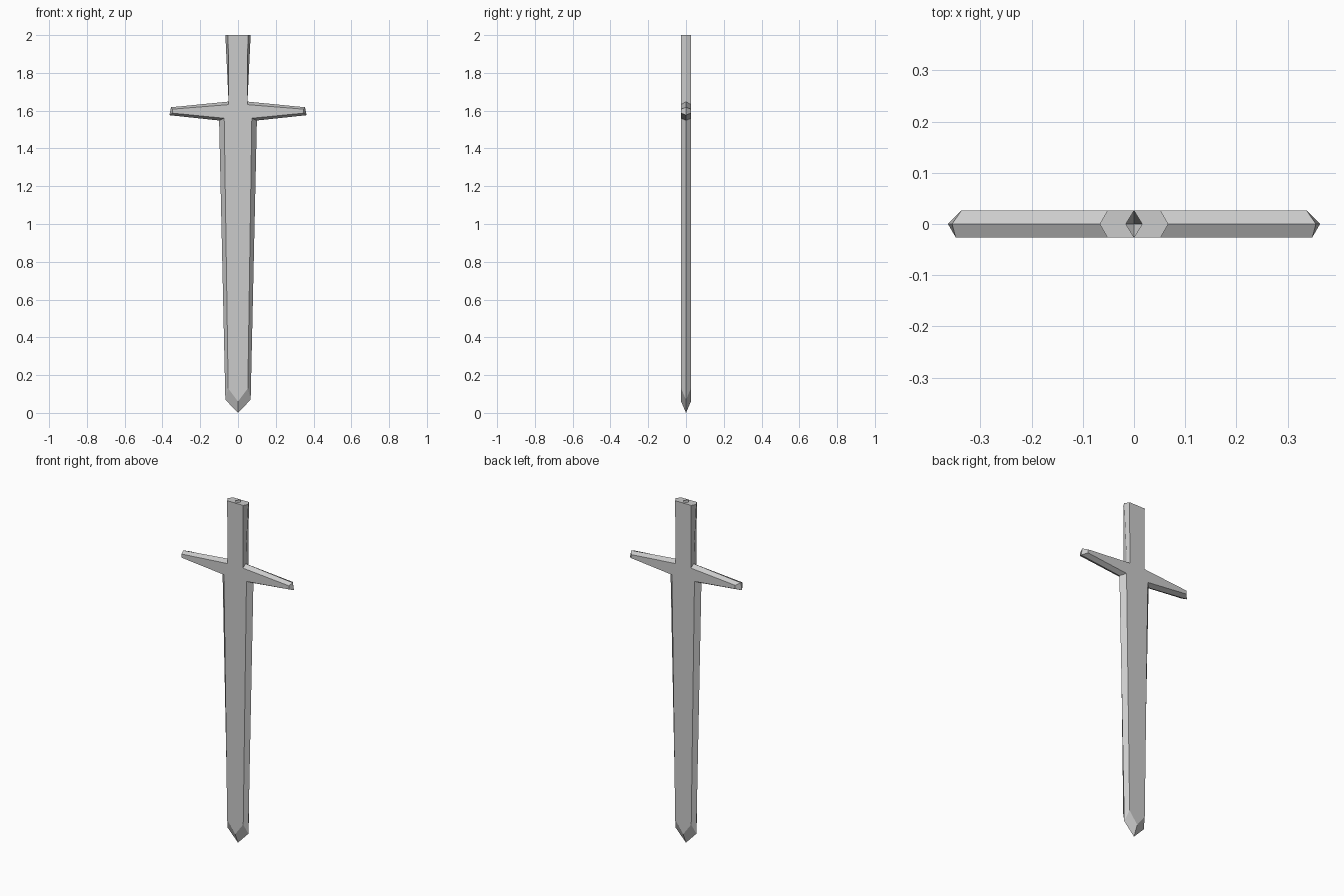
import bpy, bmesh

if "Cube" in bpy.data.objects:
    bpy.data.objects.remove(bpy.data.objects["Cube"])

T = 0.026  # half thickness of the sword

# Right half outlines (x, z), from pommel end down to the tip
EDGE = [(0, 2), (.067, 2), (.05, 1.648), (.355, 1.618), (.363, 1.576), (.1, 1.548), (.067, .07), (0, 0)]
FRONT = [(0, 2), (.052, 2), (.05, 1.632), (.348, 1.608), (.348, 1.587), (.073, 1.56), (.052, .13), (0, .06)]
BACK = [(.337 if x == .348 else x, z) for x, z in FRONT]

steel = bpy.data.materials.new("steel_grey")
steel.diffuse_color = (.6, .6, .6, 1)
steel.use_nodes = True
steel.node_tree.nodes["Principled BSDF"].inputs["Base Color"].default_value = steel.diffuse_color

bm = bmesh.new()
for s in (1, -1):
    edge = [bm.verts.new((s * x, 0, z)) for x, z in EDGE]
    front = [bm.verts.new((s * x, -T, z)) for x, z in FRONT]
    back = [bm.verts.new((s * x, T, z)) for x, z in BACK]
    slot = bm.verts.new((s * .016, 0, 2))
    for flat in (front, back):
        # flat face: grip, guard arm, blade
        mid = [bm.verts.new((0, flat[0].co.y, flat[i].co.z)) for i in (2, 5)]
        bm.faces.new((flat[0], flat[1], flat[2], mid[0]))
        bm.faces.new((mid[0], flat[2], flat[5], mid[1]))
        bm.faces.new(flat[2:6])
        bm.faces.new((mid[1], flat[5], flat[6], flat[7]))
        # bevels down to the sharp edge
        for i in range(1, 7):
            bm.faces.new((flat[i], edge[i], edge[i + 1], flat[i + 1]))
    # hilt end with a diamond opening into the hollow grip
    bm.faces.new((front[0], front[1], edge[1], slot))
    bm.faces.new((back[0], slot, edge[1], back[1]))

bmesh.ops.remove_doubles(bm, verts=bm.verts, dist=1e-4)
bmesh.ops.recalc_face_normals(bm, faces=bm.faces)
# make sure the front plate faces -y
plate = min(bm.faces, key=lambda f: f.calc_center_median().y)
if plate.normal.y > 0:
    bmesh.ops.reverse_faces(bm, faces=bm.faces)

mesh = bpy.data.meshes.new("sword")
bm.to_mesh(mesh)
bm.free()
mesh.materials.append(steel)
bpy.context.collection.objects.link(bpy.data.objects.new("sword", mesh))
